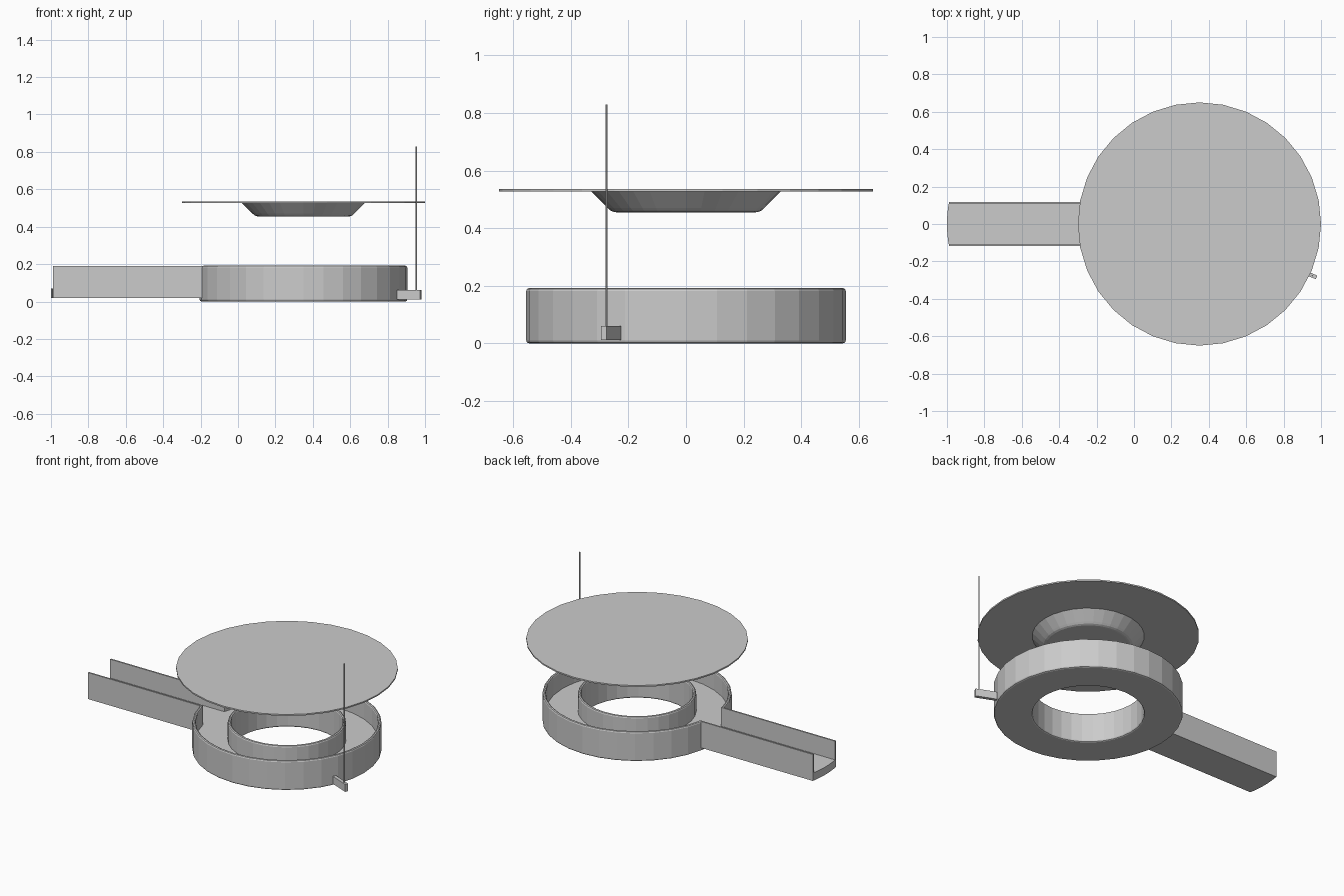
import bpy, bmesh, math
from mathutils import Matrix, Vector

if "Cube" in bpy.data.objects:
    bpy.data.objects.remove(bpy.data.objects["Cube"])

CX = 0.35      # axis of the round parts
SEG = 32

grey = bpy.data.materials.new("light grey")
grey.diffuse_color = (0.6, 0.6, 0.6, 1)
grey.use_nodes = True
grey.node_tree.nodes["Principled BSDF"].inputs["Base Color"].default_value = grey.diffuse_color


def make(name, bm, smooth=False):
    bmesh.ops.recalc_face_normals(bm, faces=bm.faces)
    me = bpy.data.meshes.new(name)
    bm.to_mesh(me)
    bm.free()
    me.materials.append(grey)
    ob = bpy.data.objects.new(name, me)
    bpy.context.collection.objects.link(ob)
    return ob


def lathe(name, profile, closed):
    """Revolve (radius, z) points about the vertical axis at CX."""
    bm = bmesh.new()
    rings = []
    for r, z in profile:
        rings.append([bm.verts.new((CX + r * math.cos(2 * math.pi * i / SEG),
                                    r * math.sin(2 * math.pi * i / SEG), z))
                      for i in range(SEG)])
    pairs = list(zip(rings, rings[1:]))
    if closed:
        pairs.append((rings[-1], rings[0]))
    else:
        bm.faces.new(rings[0])
        bm.faces.new(rings[-1])
    for a, b in pairs:
        for i in range(SEG):
            j = (i + 1) % SEG
            bm.faces.new((a[i], a[j], b[j], b[i]))
    return make(name, bm)


def box(name, lo, hi, matrix=Matrix()):
    bm = bmesh.new()
    lo, hi = Vector(lo), Vector(hi)
    size = hi - lo
    bmesh.ops.create_cube(bm, size=1, matrix=matrix @ Matrix.Translation((lo + hi) / 2)
                          @ Matrix.Diagonal((*size, 1)))
    return make(name, bm)


# Ring tray: floor with an outer and an inner wall, slightly rounded edges
tray = lathe("ring_tray", [
    (0.335, 0), (0.545, 0), (0.552, 0.003), (0.555, 0.01),
    (0.555, 0.182), (0.552, 0.189), (0.545, 0.192), (0.538, 0.189), (0.535, 0.182),
    (0.535, 0.07), (0.347, 0.07),
    (0.347, 0.182), (0.344, 0.189), (0.337, 0.192), (0.330, 0.189), (0.327, 0.182),
    (0.327, 0.01), (0.330, 0.003)], True)

# Opening in the outer wall where the chute joins
cutter = box("opening_cutter", (-0.4, -0.108, 0.0701), (-0.1, 0.108, 0.4))
cutter.hide_render = True
cutter.hide_viewport = True
cut = tray.modifiers.new("opening", 'BOOLEAN')
cut.operation = 'DIFFERENCE'
cut.solver = 'EXACT'
cut.object = cutter

# Chute floor with a gently curved outer end
bm = bmesh.new()
outline = [(-0.18, -0.108), (-0.18, 0.108)]
for i in range(9):
    y = 0.108 - 0.027 * i
    outline.append((-0.35 - math.sqrt(0.65 ** 2 - y * y), y))
face = bm.faces.new([bm.verts.new((x, y, 0.02)) for x, y in outline])
top = bmesh.ops.extrude_face_region(bm, geom=[face])
bmesh.ops.translate(bm, vec=(0, 0, 0.05),
                    verts=[v for v in top["geom"] if isinstance(v, bmesh.types.BMVert)])
make("chute_floor", bm)

# Chute side walls
for side, name in ((-1, "chute_wall_front"), (1, "chute_wall_back")):
    y0, y1 = sorted((side * 0.108, side * 0.118))
    box(name, (-0.99, y0, 0.02), (-0.175, y1, 0.191))

# Round cover plate and the tapered plug beneath it
lathe("cover_plate", [(0.65, 0.527), (0.65, 0.536)], False)
lathe("cover_plug", [(0.33, 0.528), (0.272, 0.47), (0.262, 0.461),
                     (0.25, 0.456), (0.24, 0.455)], False)

# Small angled bracket and thin upright rod
turn = Matrix.Translation((0.915, -0.26, 0)) @ Matrix.Rotation(math.radians(-22.5), 4, 'Z')
box("rod_bracket", (-0.066, -0.0105, 0.012), (0.066, 0.0105, 0.061), turn)
bm = bmesh.new()
bmesh.ops.create_cone(bm, cap_ends=True, segments=8, radius1=0.004, radius2=0.004,
                      depth=0.78, matrix=Matrix.Translation((0.954, -0.276, 0.44)))
make("rod", bm)
